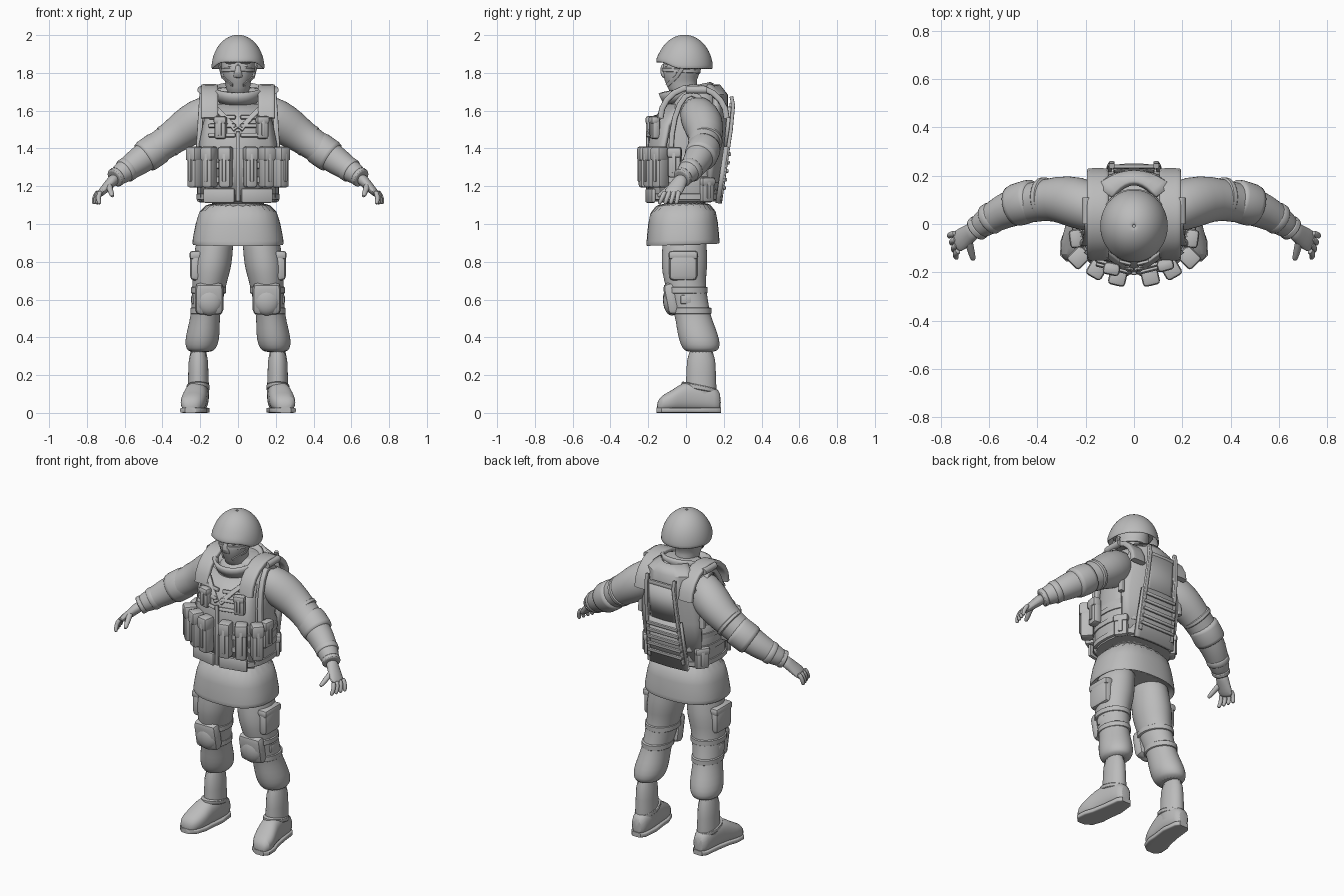
import bpy, bmesh
from math import sin, cos, tau, pi, radians, copysign
from mathutils import Vector, Matrix

default_cube = bpy.data.objects.get("Cube")
if default_cube:
    bpy.data.objects.remove(default_cube, do_unlink=True)

shade = (.5, .5, .5, 1)
grey = bpy.data.materials.new("plain grey")
grey.use_nodes = True
grey.diffuse_color = shade
grey.node_tree.nodes["Principled BSDF"].inputs["Base Color"].default_value = shade
parts = []
X, Y, Z = Vector((1, 0, 0)), Vector((0, 1, 0)), Vector((0, 0, 1))


def finish(name, bm, mirror=False, smooth=False, thick=0):
    bmesh.ops.recalc_face_normals(bm, faces=bm.faces[:])
    mesh = bpy.data.meshes.new(name)
    bm.to_mesh(mesh)
    bm.free()
    mesh.materials.append(grey)
    part = bpy.data.objects.new(name, mesh)
    bpy.context.scene.collection.objects.link(part)
    if thick:
        solid = part.modifiers.new("thickness", "SOLIDIFY")
        solid.thickness, solid.offset = thick, 0
    if smooth:
        part.modifiers.new("smooth", "SUBSURF")
    if mirror:
        part.modifiers.new("mirror", "MIRROR").use_mirror_merge = False
    parts.append(part)


def loft(name, rings, normal=None, ref=X, power=2, sides=20, caps=True, tilt=0, warp=None, **style):
    """Skin rings of (centre, radius along ref, radius across)."""
    bm = bmesh.new()
    loops = []
    last = len(rings) - 1
    for i, (centre, along, across) in enumerate(rings):
        centre = Vector(centre)
        ahead, behind = rings[min(i + 1, last)][0], rings[max(i - 1, 0)][0]
        axis = normal or (Vector(ahead) - Vector(behind)).normalized()
        u = (ref - axis * ref.dot(axis)).normalized()
        v = axis.cross(u)
        loop = []
        for k in range(sides):
            c, s = cos(tau * (k + .5) / sides), sin(tau * (k + .5) / sides)
            p = centre + u * along * copysign(abs(c) ** (2 / power), c)
            p += v * across * copysign(abs(s) ** (2 / power), s)
            p.z += tilt * (p.y - centre.y)
            loop.append(bm.verts.new(warp(p) if warp else p))
        loops.append(loop)
    for low, high in zip(loops, loops[1:]):
        for k in range(sides):
            n = (k + 1) % sides
            bm.faces.new((low[k], low[n], high[n], high[k]))
    if caps:
        bm.faces.new(loops[0])
        bm.faces.new(loops[-1])
    finish(name, bm, **style)


def band(name, centre, axis, along, across, width, **style):
    """Flat strap running round a limb or the body."""
    centre = Vector(centre)
    rings = [(centre + axis * width * step, along * grow, across * grow)
             for step, grow in ((-.5, .95), (-.4, 1), (.4, 1), (.5, .95))]
    loft(name, rings, normal=axis, **style)


def strap(name, points, wide, deep, **style):
    loft(name, [(p, wide, deep) for p in points], power=5, **style)


def taper(name, start, end, first, final, bend=(0, 0, 0), **style):
    """Limb from start to end, thinning to a rounded tip."""
    rings = []
    for t in (0, .3, .6, .9, 1):
        centre = Vector(start).lerp(Vector(end), t) + Vector(bend) * t * (1 - t)
        tip = .6 if t == 1 else 1
        rings.append((centre, *(tip * (a + (b - a) * t) for a, b in zip(first, final))))
    loft(name, rings, sides=12, smooth=True, mirror=True, **style)


def box(name, place, size, turn=0, lean=0, bevel=.01, **style):
    """Rounded box turned about z and leaned about its own x."""
    bm = bmesh.new()
    bmesh.ops.create_cube(bm, size=1, matrix=Matrix.Diagonal((*size, 1)))
    bmesh.ops.bevel(bm, geom=bm.edges[:], offset=min(bevel, min(size) * .4), segments=2,
                    affect="EDGES", profile=.5)
    spin = Matrix.Rotation(radians(turn), 4, "Z") @ Matrix.Rotation(radians(lean), 4, "X")
    bm.transform(Matrix.Translation(place) @ spin)
    finish(name, bm, **style)


def panel(name, rows, bow, thick, columns=10):
    """Bowed sheet from rows of (z, half width, y at centre)."""
    bm = bmesh.new()
    spread = [2 * k / columns - 1 for k in range(columns + 1)]
    grid = [[bm.verts.new((w * t, y + bow * t * t, z)) for t in spread] for z, w, y in rows]
    for low, high in zip(grid, grid[1:]):
        for k in range(columns):
            bm.faces.new((low[k], low[k + 1], high[k + 1], high[k]))
    finish(name, bm, thick=thick)


def ball(name, place, size):
    bm = bmesh.new()
    bmesh.ops.create_uvsphere(bm, u_segments=20, v_segments=12, radius=1,
                              matrix=Matrix.Translation(place) @ Matrix.Diagonal((*size, 1)))
    finish(name, bm, mirror=True)


def pouch(name, place, size, turn):
    """Bag with an overhanging lid and a closing strap."""
    place = Vector(place)
    wide, deep, tall = size
    front = Matrix.Rotation(radians(turn), 3, "Z") @ -Y
    box(name, place, size, turn, bevel=.015)
    box(name + "_lid", place + front * .006 + Z * tall / 3, (wide * 1.1, deep * 1.05, tall * .36), turn, bevel=.015)
    box(name + "_strap", place + front * deep * .53, (wide * .3, .012, tall * .7), turn)


# head and mask
loft("head", [((0, y, z), r, r + .015) for z, y, r in (
    (1.66, 0, .06), (1.73, -.02, .065), (1.76, -.03, .07), (1.8, -.025, .086), (1.85, -.015, .092), (1.93, -.01, .08))],
    normal=Z, smooth=True)
loft("nose", [((0, -.12, 1.85), .01, .01), ((0, -.125, 1.8), .02, .016), ((0, -.11, 1.77), .03, .012)],
     normal=Z, smooth=True)
ball("eyes", (.036, -.1, 1.838), (.017, .012, .009))
box("brows", (.038, -.106, 1.857), (.06, .02, .012), turn=16, mirror=True)
band("mask_edge", (0, -.025, 1.812), Z, .091, .104, .02, tilt=-.05)


# helmet with a brim raised over the face
def raise_brim(p):
    forward = max(0, min(1, (-p.y - .05) / .07))
    p.z += .035 * forward * max(0, 1.9 - p.z) / .08
    return p


dome = [((0, -.008, 1.82 + .178 * sin(a)), .138 * cos(a), .148 * cos(a)) for a in (.22 * i for i in range(8))]
loft("helmet", dome, normal=Z, sides=28, caps=False, warp=raise_brim, thick=.01, smooth=True)
loft("helmet_lining", [((0, -.008, 1.87), .11, .12), ((0, -.008, 1.96), .08, .09)], normal=Z)
strap("chin_strap", [(.1, -.01, 1.84), (.085, -.05, 1.78), (.03, -.1, 1.735)], .004, .01, mirror=True)

# collar, torso and jacket skirt
loft("collar", [((0, 0, 1.655 + .033 * i), .108 + .012 * i, .11 + .014 * i) for i in range(3)],
     normal=Z, sides=28, caps=False, tilt=.2, thick=.018)
loft("neck_scarf", [((0, 0, 1.64 + .04 * i), .12 - .02 * i, .12 - .015 * i) for i in range(3)],
     normal=Z, tilt=.15, smooth=True)
loft("torso", [((0, y, z), rx, ry) for z, y, rx, ry in (
    (1.05, -.01, .2, .17), (1.4, 0, .21, .17), (1.54, .03, .21, .155), (1.63, .05, .2, .13),
    (1.69, .06, .17, .11), (1.73, .04, .11, .09))], normal=Z, power=2.5, sides=24, smooth=True)
loft("jacket_skirt", [((0, -.016, z), .198 + flare, .172 + flare / 2) for z, flare in (
    (.93, 0), (.9, .03), (.885, .042), (.9, .048), (1, .028), (1.13, 0))],
    normal=Z, power=2.5, sides=28, tilt=.03, smooth=True)


# sleeves, elbow pads and cuffs
def arm(x):
    return Vector((x, .105 - 1.3 * (x - .34) ** 2, 1.7 - .7 * x))


loft("sleeves", [(arm(x), r, r) for x, r in (
    (.1, .08), (.2, .11), (.28, .105), (.36, .085), (.5, .08), (.57, .067), (.63, .055), (.66, .04))],
    ref=Y, mirror=True, smooth=True)
for name, x, r, width in (("elbow_pads", .455, .09, .12), ("elbow_straps", .37, .091, .03),
                          ("sleeve_folds", .59, .067, .04), ("cuffs", .645, .053, .03)):
    band(name, arm(x), (arm(x + .01) - arm(x)).normalized(), r, r, width, ref=Y, mirror=True, smooth=True)

# hands
taper("palms", arm(.645), (.74, -.08, 1.15), (.036, .034), (.052, .018), ref=Y)
for i, name in enumerate(("little", "ring", "middle", "index")):
    knuckle = Vector((.738 - .004 * i, -.038 - .024 * i, 1.175))
    reach = Vector((.024 - .006 * i, -.014 - .006 * i, -.07))
    taper(name + "_fingers", knuckle, knuckle + reach, (.014, .014), (.011, .011), bend=(.04, 0, 0), ref=Y)
taper("thumbs", (.69, -.05, 1.22), (.664, -.15, 1.145), (.02, .018), (.012, .012))


# trousers, pockets and knee protection
def leg(z):
    return Vector((.24 - .13 * z, .08 * max(-.1, min(1, (.65 - z) / .3)), z))


loft("trousers", [(leg(z), r, r + .018) for z, r in (
    (.98, .1), (.87, .1), (.78, .108), (.7, .092), (.6, .085), (.52, .077), (.45, .086), (.38, .092), (.34, .08),
    (.32, .06))], normal=Z, mirror=True, smooth=True)
box("thigh_pockets", (.222, -.015, .775), (.065, .15, .15), bevel=.025, mirror=True)
box("pocket_flaps", (.222, -.015, .835), (.07, .156, .045), bevel=.015, mirror=True)
box("knee_pads", (.152, -.075, .605), (.15, .07, .17), lean=11, bevel=.03, mirror=True)
ball("knee_caps", (.152, -.075, .6), (.076, .047, .085))
box("knee_buckles", (.235, 0, .6), (.025, .06, .05), mirror=True)
for z, r in ((.65, .094), (.54, .084)):
    band("knee_straps", leg(z), Z, r, r + .022, .035, mirror=True)

# boots
loft("boot_shafts", [((.21, .08, z), r, r + .025) for z, r in ((.36, .052), (.2, .054), (.12, .058), (.03, .06))],
     normal=Z, mirror=True, smooth=True)
band("boot_folds", (.211, .07, .135), Z, .062, .095, .03, tilt=-.2, mirror=True, smooth=True)
foot = [(y, .21 + .2 * max(0, .05 - y), half, tall) for y, half, tall in (
    (.185, .03, .1), (.16, .05, .13), (.07, .06, .17), (-.02, .062, .16), (-.07, .07, .115),
    (-.13, .06, .09), (-.155, .03, .05))]
loft("boot_feet", [((x, y, tall / 2 + .005), half, tall / 2) for y, x, half, tall in foot],
     normal=Y, power=2.4, mirror=True, smooth=True)
loft("boot_soles", [((x, y, .014), half, .014) for y, x, half, tall in foot], normal=Y, power=6, mirror=True)

# vest shell, belts and shoulder gear
band("vest_waist", (0, -.005, 1.245), Z, .215, .184, .25, power=2.6, sides=28)
for z in (1.145, 1.235, 1.31):
    band("vest_belt", (0, -.008, z), Z, .22, .192, .036, power=2.6, sides=28)
panel("vest_front", ((1.12, .19, -.19), (1.42, .2, -.19), (1.52, .18, -.17), (1.63, .15, -.1)), bow=.08, thick=.022)
panel("vest_back", ((1.14, .18, .17), (1.4, .2, .19), (1.6, .18, .21), (1.68, .15, .21), (1.73, .09, .17)),
      bow=-.06, thick=.026)
arch = [pi * i / 10 for i in range(11)]
strap("shoulder_straps", [(.15, .04 - .175 * cos(a), 1.56 + .165 * sin(a)) for a in arch], .045, .016, mirror=True)
strap("arm_hole_edges", [(.21 - .02 * sin(a), .03 - .11 * cos(a), 1.38 + .31 * sin(a)) for a in arch],
      .014, .014, mirror=True)
band("shoulder_rolls", (.195, .055, 1.71), Y, .02, .02, .11, mirror=True)
strap("chest_straps", [(.13, -.11, 1.625), (.07, -.155, 1.565), (.012, -.19, 1.5)], .014, .008, mirror=True)
for z, y in ((1.565, -.15), (1.52, -.17), (1.47, -.185)):
    box("chest_webbing", (.085, y, z), (.15, .014, .022), turn=14, lean=-20, mirror=True)
box("front_zip", (0, -.204, 1.305), (.022, .014, .37))
box("front_hem_flaps", (.1, -.188, 1.15), (.17, .022, .075), turn=12, mirror=True)

# pouches around the front and hips
for side, tag in ((1, "left"), (-1, "right")):
    for x in (.065, .15, .225):
        pouch(tag + "_magazine_pouch", (side * x, 1.6 * x * x - .217, 1.3), (.066, .075, .215), side * x * 200)
    pouch(tag + "_side_pouch", (side * .235, -.06, 1.325), (.07, .05, .16), side * 82)
    pouch(tag + "_hip_pouch", (side * .185, .11, 1.18), (.08, .04, .13), side * 125)
for x, y, turn in ((-.092, -.182, -12), (.128, -.165, 16)):
    pouch("chest_pouch", (x, y, 1.51), (.064, .045, .12), turn)

# back carrier frame
panel("carrier_lower", ((1.11, .135, .178), (1.41, .118, .222)), bow=-.01, thick=.024)
panel("carrier_upper", ((1.4, .085, .218), (1.62, .085, .24)), bow=-.008, thick=.022)
for i in range(5):
    box("carrier_rib", (0, .204 + .007 * i, 1.19 + .045 * i), (.235 - .006 * i, .014, .02), lean=-8)
strap("carrier_rails", [(.115, .185, 1.15), (.1, .238, 1.5), (.092, .25, 1.63), (.092, .24, 1.675)],
      .011, .01, mirror=True)
box("carrier_top_bar", (0, .238, 1.63), (.2, .018, .025))

bpy.ops.object.select_all(action="DESELECT")
for part in parts:
    part.select_set(True)
bpy.context.view_layer.objects.active = parts[0]
bpy.ops.object.shade_smooth_by_angle(angle=radians(40))
